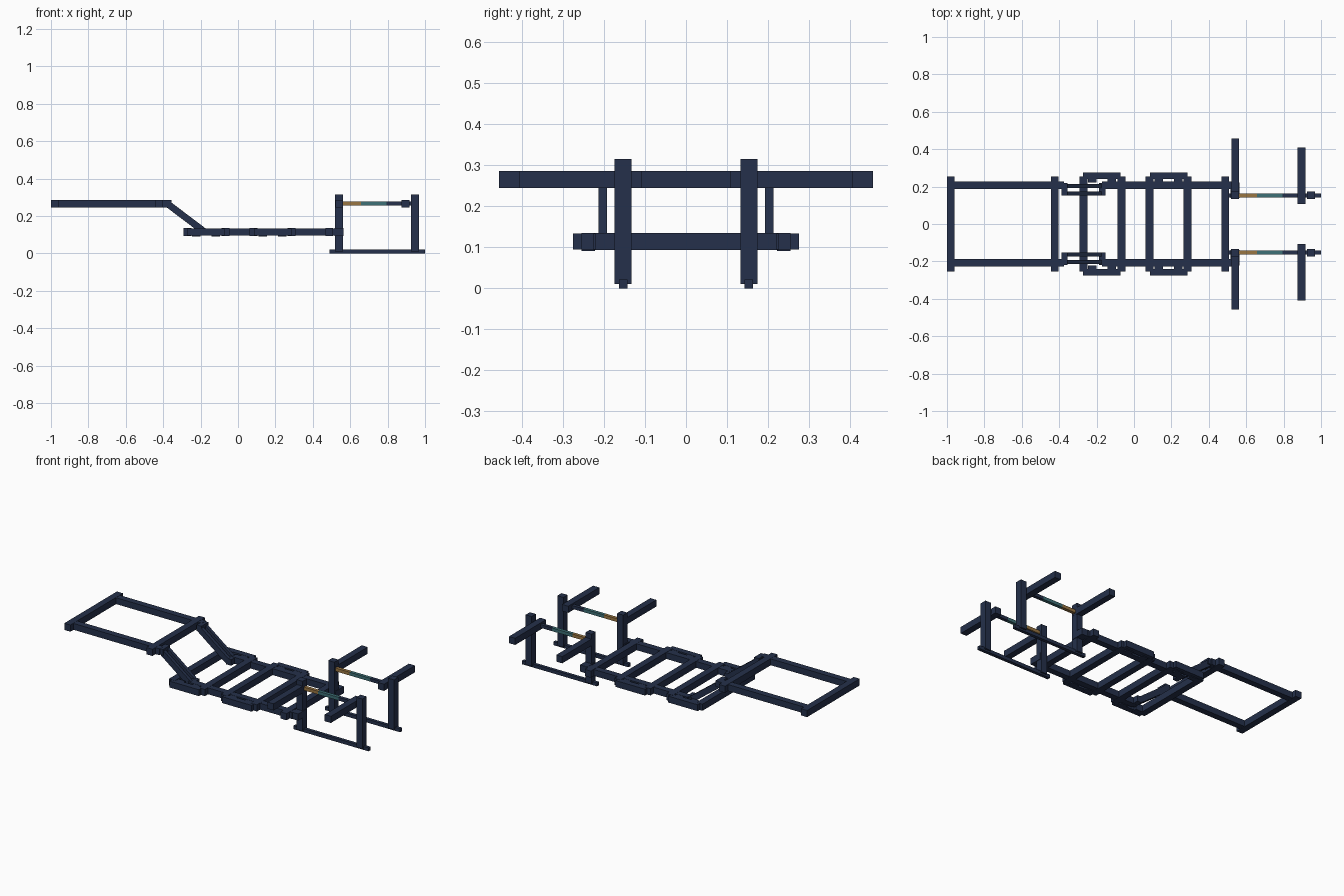
import bpy
import bmesh
import math
from mathutils import Matrix

if "Cube" in bpy.data.objects:
    bpy.data.objects.remove(bpy.data.objects["Cube"])


def material(name, rgb):
    m = bpy.data.materials.new(name)
    m.diffuse_color = (*rgb, 1)
    m.use_nodes = True
    m.node_tree.nodes["Principled BSDF"].inputs["Base Color"].default_value = m.diffuse_color
    return m


NAVY = material("navy steel", (0.018, 0.030, 0.070))
ORANGE = material("ochre", (0.32, 0.18, 0.055))
TEAL = material("teal", (0.048, 0.16, 0.18))


def box(name, x, y, z, mat=NAVY):
    """Axis-aligned bar from (min, max) ranges."""
    bm = bmesh.new()
    bmesh.ops.create_cube(bm, size=1)
    for v in bm.verts:
        v.co = [r[0] + (c + 0.5) * (r[1] - r[0]) for c, r in zip(v.co, (x, y, z))]
    return finish(name, bm, mat)


def sloped(name, a, b, y, t):
    """Bar in the xz plane running from a to b."""
    bm = bmesh.new()
    bmesh.ops.create_cube(bm, size=1)
    dx, dz = b[0] - a[0], b[1] - a[1]
    bm.transform(Matrix.Translation(((a[0] + b[0]) / 2, sum(y) / 2, (a[1] + b[1]) / 2))
                 @ Matrix.Rotation(-math.atan2(dz, dx), 4, 'Y')
                 @ Matrix.Diagonal((math.hypot(dx, dz), y[1] - y[0], t, 1)))
    return finish(name, bm, NAVY)


def finish(name, bm, mat):
    me = bpy.data.meshes.new(name)
    bm.to_mesh(me)
    bm.free()
    me.materials.append(mat)
    ob = bpy.data.objects.new(name, me)
    bpy.context.collection.objects.link(ob)
    return ob


LOW = (0.094, 0.135)
HIGH = (0.245, 0.286)


def around(c, h=0.0205):
    return (c - h, c + h)


# Cross rungs of the raised and lowered frames
for i, x in enumerate((-0.98, -0.423)):
    box(f"upper_rung_{i}", around(x), (-0.255, 0.255), HIGH)
for i, x in enumerate((-0.27, -0.067, 0.083, 0.286, 0.488)):
    box(f"lower_rung_{i}", around(x), (-0.255, 0.255), LOW)

for side, s in (("left", 1), ("right", -1)):
    def Y(a, b):
        return (min(a * s, b * s), max(a * s, b * s))

    # Long rails
    box(f"upper_rail_{side}", (-0.98, -0.375), Y(0.187, 0.226), (0.246, 0.285))
    box(f"lower_rail_{side}", (-0.17, 0.525), Y(0.187, 0.226), (0.095, 0.134))

    # Sloping linkage: twin bars with end blocks
    top, bottom = (-0.377, 0.265), (-0.18, 0.116)
    for n, y in (("outer", Y(0.193, 0.213)), ("inner", Y(0.153, 0.174))):
        sloped(f"slope_{n}_{side}", top, bottom, y, 0.036)
    box(f"slope_top_block_{side}", (-0.388, -0.355), Y(0.153, 0.22), (0.247, 0.284))
    box(f"slope_bottom_block_{side}", (-0.187, -0.153), Y(0.153, 0.22), (0.096, 0.133))

    # Side brackets bridging pairs of rungs
    for i, x in enumerate((-0.172, 0.185)):
        box(f"bracket_bar_{i}_{side}", around(x, 0.1), Y(0.24, 0.276), (0.095, 0.134))
        for j, d in enumerate((-0.052, 0.052)):
            box(f"bracket_block_{i}{j}_{side}", around(x + d, 0.023),
                Y(0.222, 0.255), (0.091, 0.133))

    # Joint between rail and stand
    box(f"stand_joint_{side}", (0.515, 0.564), Y(0.14, 0.222), LOW)

    # Front stand: foot, posts and handles
    box(f"stand_foot_{side}", (0.49, 1.0), Y(0.143, 0.163), (0, 0.021))
    box(f"rear_post_{side}", around(0.54), Y(0.133, 0.174), (0.01, 0.316))
    box(f"front_post_{side}", around(0.946), Y(0.133, 0.174), (0.01, 0.316))
    box(f"rear_handle_{side}", around(0.541, 0.02), Y(0.135, 0.456), HIGH)
    box(f"front_handle_{side}", around(0.895, 0.021), Y(0.107, 0.408), HIGH)

    # Coloured link bar between posts
    for n, x, m in (("ochre", (0.555, 0.657), ORANGE), ("teal", (0.657, 0.795), TEAL),
                    ("navy", (0.795, 0.93), NAVY)):
        box(f"link_bar_{n}_{side}", x, Y(0.143, 0.163), (0.257, 0.277), m)
